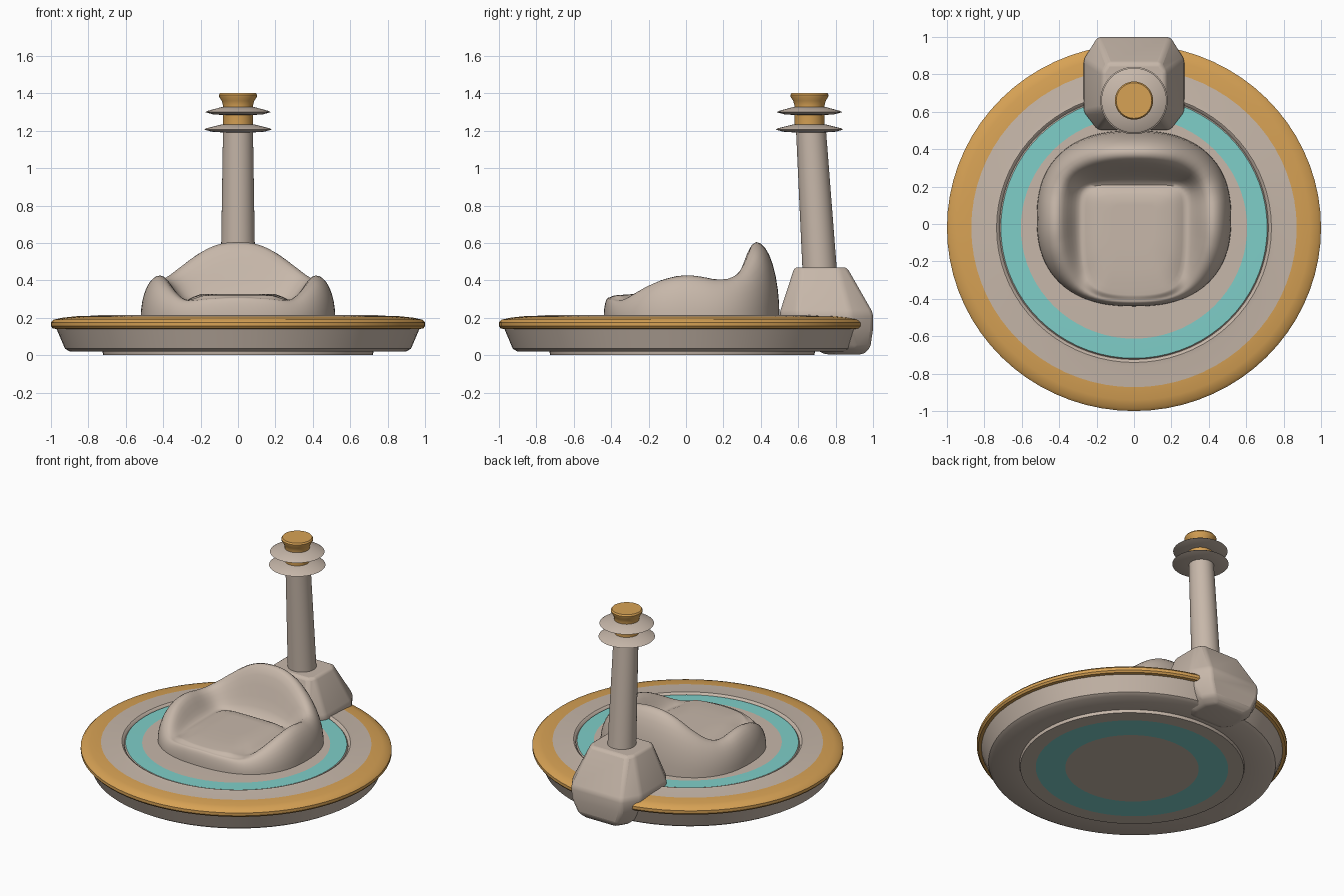
import bpy, bmesh
from math import sin, cos, pi, radians, degrees, atan2

if "Cube" in bpy.data.objects:
    bpy.data.objects.remove(bpy.data.objects["Cube"])


def material(name, rgb):
    m = bpy.data.materials.new(name)
    m.use_nodes = True
    m.diffuse_color = (*rgb, 1)
    m.node_tree.nodes["Principled BSDF"].inputs["Base Color"].default_value = (*rgb, 1)
    return m


BEIGE = material("warm beige", (0.57, 0.475, 0.40))
ORANGE = material("amber orange", (0.68, 0.36, 0.09))
TEAL = material("pale teal", (0.21, 0.62, 0.58))
PALETTE = [BEIGE, ORANGE, TEAL]


def loft(name, rings, bands=None, angle=35):
    """Skin a list of equal point rings, capping both ends."""
    bm = bmesh.new()
    loops = [[bm.verts.new(p) for p in ring] for ring in rings]
    n = len(loops[0])
    for k, (a, b) in enumerate(zip(loops, loops[1:])):
        for i in range(n):
            j = (i + 1) % n
            f = bm.faces.new((a[i], a[j], b[j], b[i]))
            f.material_index = bands[k] if bands else 0
    bm.faces.new(loops[0][::-1]).material_index = bands[0] if bands else 0
    bm.faces.new(loops[-1]).material_index = bands[-1] if bands else 0
    bmesh.ops.recalc_face_normals(bm, faces=bm.faces)
    mesh = bpy.data.meshes.new(name)
    bm.to_mesh(mesh)
    bm.free()
    for m in PALETTE:
        mesh.materials.append(m)
    ob = bpy.data.objects.new(name, mesh)
    bpy.context.collection.objects.link(ob)
    bpy.ops.object.select_all(action="DESELECT")
    ob.select_set(True)
    bpy.context.view_layer.objects.active = ob
    bpy.ops.object.shade_smooth_by_angle(angle=radians(angle))
    return ob


def circle(r, z, cy, n=72, sy=1.0):
    return [(r * cos(2 * pi * i / n), cy + sy * r * sin(2 * pi * i / n), z) for i in range(n)]


def lathe(name, profile, cy, bands=None, n=72, sy=1.0, angle=35):
    return loft(name, [circle(r, z, cy, n, sy) for r, z in profile], bands, angle)


def interp(table, x):
    """Smooth-stepped lookup in a short table."""
    for (x0, y0), (x1, y1) in zip(table, table[1:]):
        if x <= x1:
            u = (x - x0) / (x1 - x0)
            return y0 + (y1 - y0) * u
    return table[-1][1]


# Round platform: underside, amber rim, beige top ring
lathe("platform",
      [(0.72, 0.02), (0.90, 0.02), (0.925, 0.035), (0.97, 0.14), (0.99, 0.143),
       (1.0, 0.155), (1.0, 0.175), (0.985, 0.19), (0.94, 0.2), (0.87, 0.208),
       (0.76, 0.212), (0.735, 0.216), (0.725, 0.21), (0.715, 0.19)],
      -0.02, [0, 0, 0, 1, 1, 1, 1, 1, 1, 0, 0, 0, 0], sy=0.98)

# Inset turntable with teal rings on both faces
lathe("turntable",
      [(0.43, 0.0), (0.62, 0.0), (0.72, 0.0), (0.725, 0.02), (0.725, 0.19),
       (0.712, 0.206), (0.605, 0.207), (0.3, 0.207)],
      -0.02, [0, 0, 0, 0, 0, 2, 0], sy=0.98)
bottom = bpy.data.objects["turntable"].data
for f in bottom.polygons:
    c = f.center
    if c.z < 0.001 and 0.45 < (c.x ** 2 + (c.y + 0.02) ** 2) ** 0.5 < 0.62:
        f.material_index = 2

# Moulded bucket seat: rings follow the outline, over the crest, into the cushion
CREST = [(0, 0.607), (16, 0.598), (30, 0.56), (46, 0.475), (58, 0.415), (70, 0.4),
         (82, 0.42), (95, 0.43), (107, 0.415), (118, 0.385), (130, 0.335),
         (143, 0.285), (155, 0.3), (180, 0.31)]
SEAT_Y, N = 0.03, 96


def seat_ring(kind, amount):
    pts = []
    for i in range(N):
        a = 2 * pi * i / N
        ux, uy = sin(a), cos(a)
        r = ((abs(ux) / 0.52) ** 2.4 + (abs(uy) / 0.47) ** 2.4) ** (-1 / 2.4)
        x, y = r * ux, r * uy
        # inner edge of the shell, following the sides and back of the cushion
        edge = ((abs(x) / 0.28) ** 6 + (max(y, 0) / 0.18) ** 6 + 1.15 ** 6) ** (-1 / 6)
        crest_t = edge + 0.57 * (1 - edge)
        deg = abs(degrees(atan2(ux, uy)))
        top = sum(interp(CREST, abs(180 - abs(180 - abs(deg + d)))) for d in (-5, 0, 5)) / 3
        crease = 0.292 if deg < 140 else 0.292 + 0.028 * min(1, (deg - 140) / 15)
        if kind == "outer":
            t = 1 + (crest_t - 1) * (1 - cos(amount * pi / 2))
            z = 0.2 + (top - 0.2) * sin(amount * pi / 2)
        elif kind == "inner":
            t = crest_t + (edge - crest_t) * amount
            z = top + (crease - top) * (1 - cos(amount * pi)) / 2
        else:
            t = edge * (1 - amount)
            z = crease + (0.328 - crease) * min(1, amount * 4)
        pts.append((t * x, SEAT_Y + t * y, z))
    return pts


rings = [seat_ring("outer", k / 8) for k in range(9)]
rings += [seat_ring("inner", k / 7) for k in range(1, 8)]
rings += [seat_ring("cushion", k) for k in (0.07, 0.15, 0.3, 0.6, 0.9)]
loft("seat", rings, angle=60)


# Faceted pylon housing clamped over the back of the rim
def chamfered(half, front, back, cut, z):
    right = [(half - cut, front), (half, front + cut * 1.3),
             (half, back - cut * 1.6), (half - cut, back)]
    return [(x, y, z) for x, y in right] + [(-x, y, z) for x, y in right[::-1]]


housing = loft("pylon_housing", [
    chamfered(0.15, 0.74, 0.95, 0.04, 0.005),
    chamfered(0.20, 0.68, 0.985, 0.05, 0.04),
    chamfered(0.265, 0.52, 1.0, 0.075, 0.14),
    chamfered(0.27, 0.50, 1.0, 0.075, 0.225),
    chamfered(0.17, 0.58, 0.86, 0.03, 0.47)])
bevel = housing.modifiers.new("soft_edges", "BEVEL")
bevel.width = 0.018
bevel.segments = 3
bevel.limit_method = "ANGLE"
bevel.angle_limit = radians(20)

# Leaning tapered post
loft("post", [circle(0.092, 0.45, 0.715, 40), circle(0.08, 1.21, 0.668, 40)])

# Amber core with flared cap, and two conical fins
POST_Y = 0.66
lathe("beacon_core",
      [(0.08, 1.2), (0.08, 1.335), (0.087, 1.36), (0.1, 1.38), (0.102, 1.392), (0.095, 1.402)],
      POST_Y, [1] * 5, 40)
for label, z, r in (("lower_fin", 1.195, 0.18), ("upper_fin", 1.288, 0.174)):
    lathe(label, [(0.08, z - 0.004), (r - 0.04, z), (r, z + 0.011), (r - 0.01, z + 0.018),
                  (0.09, z + 0.038), (0.075, z + 0.04)], POST_Y, n=48)
